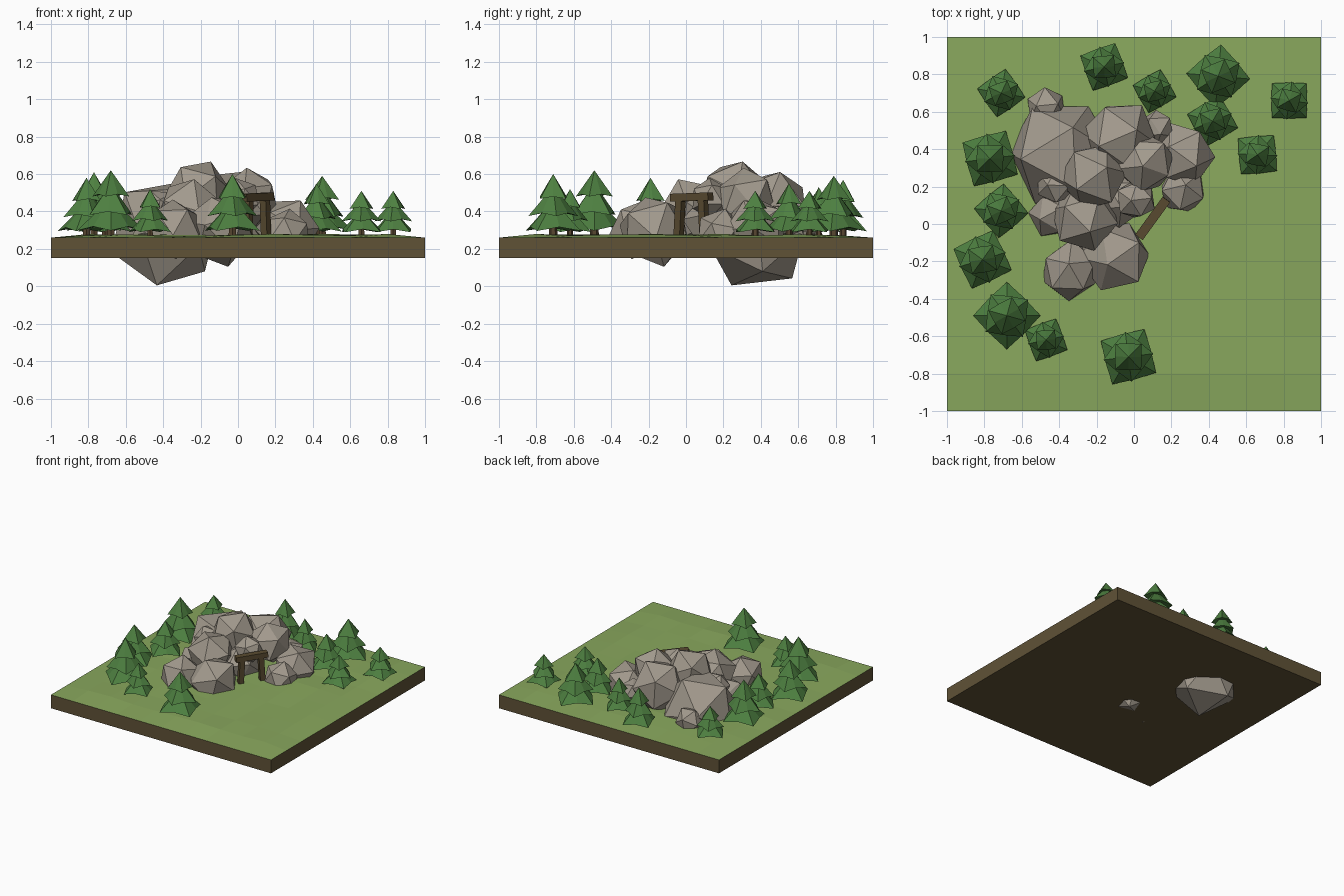
import bpy, bmesh, math, random
from mathutils import Vector, Euler

if "Cube" in bpy.data.objects:
    bpy.data.objects.remove(bpy.data.objects["Cube"])

random.seed(7)


def material(name, rgb):
    m = bpy.data.materials.new(name)
    m.diffuse_color = (*rgb, 1)
    m.use_nodes = True
    m.node_tree.nodes["Principled BSDF"].inputs["Base Color"].default_value = m.diffuse_color
    return m


GRASS = material("grass green", (0.25, 0.39, 0.11))
SOIL = material("soil brown", (0.115, 0.085, 0.037))
ROCK = material("rock grey", (0.36, 0.32, 0.265))
PINE = material("pine green", (0.075, 0.215, 0.052))
BARK = material("bark brown", (0.095, 0.06, 0.03))
TIMBER = material("timber brown", (0.10, 0.07, 0.03))


def finish(bm, name, *mats):
    bmesh.ops.recalc_face_normals(bm, faces=bm.faces)
    me = bpy.data.meshes.new(name)
    bm.to_mesh(me)
    bm.free()
    for m in mats:
        me.materials.append(m)
    ob = bpy.data.objects.new(name, me)
    bpy.context.collection.objects.link(ob)
    return ob


# Ground slab: gently swelling grass on a soil block
bm = bmesh.new()
bmesh.ops.create_grid(bm, x_segments=10, y_segments=10, size=1)
top = list(bm.faces)
rim = [e for e in bm.edges if e.is_boundary]
ext = bmesh.ops.extrude_edge_only(bm, edges=rim)["geom"]
low = [g for g in ext if isinstance(g, bmesh.types.BMVert)]
low_edges = [g for g in ext if isinstance(g, bmesh.types.BMEdge)]
bmesh.ops.contextual_create(bm, geom=low_edges)
for v in bm.verts:
    edge = max(abs(v.co.x), abs(v.co.y))
    v.co.z = 0.26 + (0.012 + random.uniform(-0.006, 0.008)) * (edge < 0.99)
for v in low:
    v.co.z = 0.15
grass = set(top)
for f in bm.faces:
    f.material_index = 0 if f in grass else 1
finish(bm, "ground_slab", GRASS, SOIL)

# Boulders: x, y, z, radius
boulders = [
    (-0.38, 0.38, 0.28, 0.29), (-0.47, 0.62, 0.30, 0.11),
    (-0.08, 0.46, 0.42, 0.20), (-0.21, 0.26, 0.49, 0.18),
    (0.06, 0.33, 0.47, 0.16), (0.26, 0.37, 0.31, 0.17),
    (0.26, 0.18, 0.28, 0.13), (-0.26, 0.04, 0.40, 0.18),
    (-0.34, -0.25, 0.31, 0.16), (-0.10, -0.17, 0.30, 0.19),
    (0.01, 0.13, 0.47, 0.11), (-0.42, 0.21, 0.41, 0.11),
    (-0.43, 0.05, 0.29, 0.13), (0.12, 0.51, 0.34, 0.10),
    (-0.08, 0.14, 0.34, 0.15),
]
for i, (x, y, z, r) in enumerate(boulders):
    bm = bmesh.new()
    bmesh.ops.create_icosphere(bm, subdivisions=1, radius=r * 1.04)
    turn = Euler([random.uniform(0, 6.28) for _ in range(3)]).to_matrix()
    for v in bm.verts:
        v.co = turn @ (v.co * random.uniform(0.92, 1.06)) + Vector((x, y, z))
    finish(bm, f"boulder_{i + 1}", ROCK)


# Timber mine entrance
def beam(name, size, loc, yaw, lean=0.0):
    bm = bmesh.new()
    bmesh.ops.create_cube(bm, size=1)
    bmesh.ops.scale(bm, vec=size, verts=bm.verts)
    ob = finish(bm, name, TIMBER)
    ob.location = loc
    ob.rotation_euler = Euler((0, lean, yaw))


yaw = math.radians(54)
mid = Vector((0.10, 0.03, 0))
along = Vector((math.cos(yaw), math.sin(yaw), 0))
beam("lintel", (0.25, 0.05, 0.042), mid + Vector((0, 0, 0.477)), yaw, -0.03)
for side, label in ((-1, "left"), (1, "right")):
    beam(f"{label}_post", (0.04, 0.04, 0.21),
         mid + along * 0.08 * side + Vector((0, 0, 0.363)), yaw, -0.06 * side)


# Pine trees: x, y, radius, tip height
def tier(bm, x, y, z0, z1, r, spin):
    """Eight-point skirt with alternating long drooping and short corners."""
    ring = []
    for k in range(8):
        a = spin + k * math.pi / 4
        rr, dz = (r, 0.0) if k % 2 == 0 else (r * 0.74, 0.12 * r)
        ring.append(bm.verts.new((x + rr * math.cos(a), y + rr * math.sin(a), z0 + dz)))
    tip = bm.verts.new((x, y, z1))
    under = bm.verts.new((x, y, z0 + 0.2 * r))
    for k in range(8):
        a, b = ring[k], ring[(k + 1) % 8]
        bm.faces.new((a, b, tip))
        bm.faces.new((b, a, under))


trees = [
    (-0.16, 0.84, 0.14, 0.57, 65), (0.11, 0.71, 0.12, 0.53, 75),
    (0.45, 0.79, 0.17, 0.59, 85), (0.42, 0.55, 0.14, 0.55, 75),
    (0.83, 0.66, 0.13, 0.51, 45), (0.66, 0.37, 0.135, 0.51, 50),
    (-0.71, 0.70, 0.13, 0.51, 80), (-0.77, 0.35, 0.17, 0.61, 60),
    (-0.71, 0.07, 0.145, 0.54, 85), (-0.81, -0.19, 0.165, 0.58, 70),
    (-0.68, -0.49, 0.18, 0.62, 0), (-0.47, -0.62, 0.125, 0.52, 65),
    (-0.03, -0.71, 0.17, 0.60, 60),
]
for i, (x, y, r, tip, deg) in enumerate(trees):
    h = tip - 0.27
    spin = math.radians(deg)
    bm = bmesh.new()
    for j, (a, b, k) in enumerate(((0.08, 0.58, 1.0), (0.32, 0.80, 0.79), (0.60, 1.0, 0.57))):
        tier(bm, x, y, 0.27 + a * h, 0.27 + b * h, r * k, spin + j * 0.65)
    finish(bm, f"pine_foliage_{i + 1}", PINE)
    bm = bmesh.new()
    bmesh.ops.create_cone(bm, cap_ends=True, segments=6, radius1=r * 0.14,
                          radius2=r * 0.10, depth=0.12)
    bmesh.ops.translate(bm, vec=(x, y, 0.32), verts=bm.verts)
    finish(bm, f"pine_trunk_{i + 1}", BARK)
